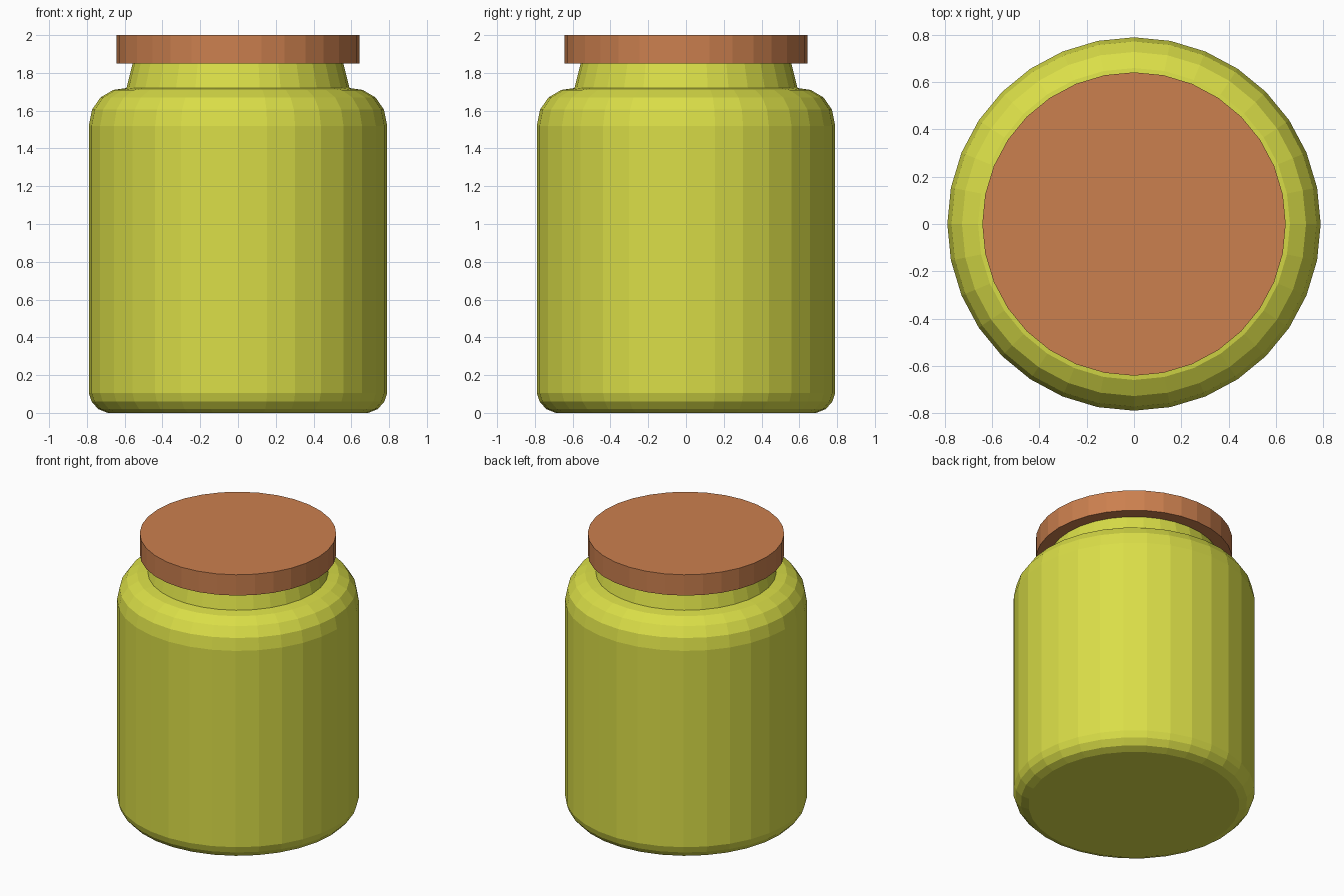
import bpy, bmesh, math

if "Cube" in bpy.data.objects:
    bpy.data.objects.remove(bpy.data.objects["Cube"])

SIDES = 32


def material(name, rgb):
    m = bpy.data.materials.new(name)
    m.diffuse_color = (*rgb, 1.0)
    m.use_nodes = True
    m.node_tree.nodes["Principled BSDF"].inputs["Base Color"].default_value = m.diffuse_color
    return m


def lathe(name, profile, mat):
    """Revolve (radius, z) points around z, capping both ends; flat shaded."""
    bm = bmesh.new()
    rings = []
    for r, z in profile:
        rings.append([bm.verts.new((r * math.cos(2 * math.pi * i / SIDES),
                                    r * math.sin(2 * math.pi * i / SIDES), z))
                      for i in range(SIDES)])
    for low, high in zip(rings, rings[1:]):
        for i in range(SIDES):
            j = (i + 1) % SIDES
            bm.faces.new((low[i], low[j], high[j], high[i]))
    bm.faces.new(rings[0][::-1])
    bm.faces.new(rings[-1])
    bmesh.ops.recalc_face_normals(bm, faces=bm.faces)
    mesh = bpy.data.meshes.new(name)
    bm.to_mesh(mesh)
    bm.free()
    mesh.materials.append(mat)
    ob = bpy.data.objects.new(name, mesh)
    bpy.context.collection.objects.link(ob)
    return ob


yellow = material("yellow_green", (0.70, 0.73, 0.064))
copper = material("copper_brown", (0.60, 0.215, 0.077))

# Jar body with rounded base, rounded shoulder and tapering neck
lathe("jar_body", [
    (0.69, 0.0), (0.74, 0.02), (0.775, 0.06), (0.79, 0.105),
    (0.79, 1.52), (0.773, 1.605), (0.728, 1.67), (0.66, 1.71),
    (0.59, 1.72), (0.555, 1.86)], yellow)

# Lid
lathe("lid", [(0.642, 1.85), (0.642, 2.0)], copper)
